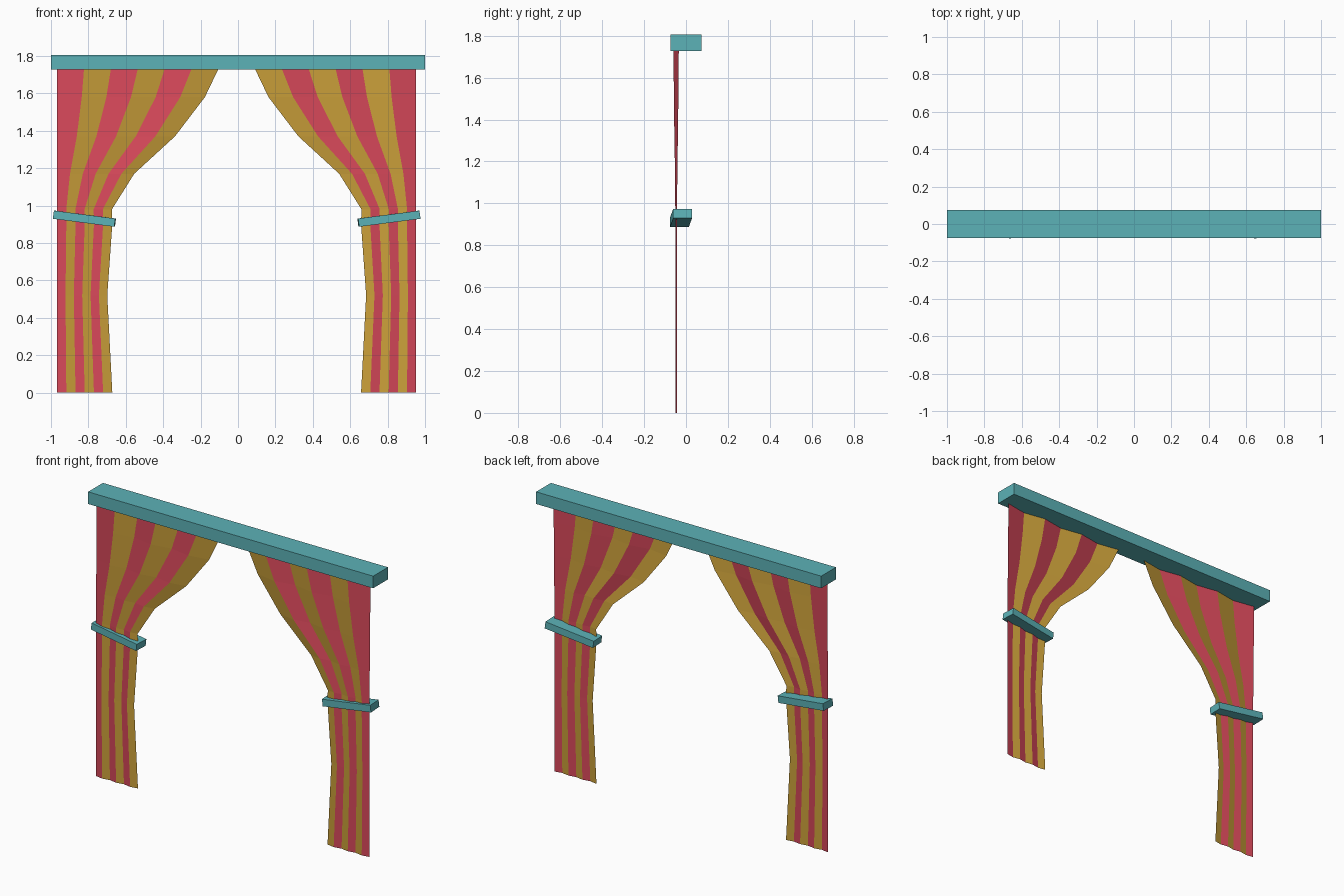
import bpy, bmesh, math
from mathutils import Matrix, Euler

if "Cube" in bpy.data.objects:
    bpy.data.objects.remove(bpy.data.objects["Cube"])


def material(name, rgb):
    m = bpy.data.materials.new(name)
    lin = [(c / 255 / 12.92) if c < 11 else ((c / 255 + 0.055) / 1.055) ** 2.4 for c in rgb]
    m.diffuse_color = (*lin, 1)
    m.use_nodes = True
    m.node_tree.nodes["Principled BSDF"].inputs["Base Color"].default_value = m.diffuse_color
    return m


TEAL = material("teal", (92, 178, 183))
RED = material("red", (215, 72, 90))
GOLD = material("gold", (203, 160, 58))
MID = -0.007     # the curtain pair sits very slightly off centre
OUTER = 0.96     # outer edge, measured from MID
STRIPES = 6
# (height, inner edge) rows of the curtain outline
ROWS = [(1.73, 0.098), (1.58, 0.17), (1.37, 0.33), (1.17, 0.548), (0.98, 0.667),
        (0.90, 0.665), (0.52, 0.692), (0.0, 0.665)]


def finish(name, bm, mats):
    me = bpy.data.meshes.new(name)
    bm.to_mesh(me)
    bm.free()
    for m in mats:
        me.materials.append(m)
    ob = bpy.data.objects.new(name, me)
    bpy.context.collection.objects.link(ob)
    return ob


def box(name, size, loc, rot=(0, 0, 0)):
    bm = bmesh.new()
    mat = Matrix.Translation(loc) @ Euler(rot).to_matrix().to_4x4() @ Matrix.Diagonal((*size, 1))
    bmesh.ops.create_cube(bm, size=1, matrix=mat)
    return finish(name, bm, [TEAL])


def curtain(name, side):
    # zigzag pleated sheet, one pleat face per stripe
    bm = bmesh.new()
    grid = []
    for z, inner in ROWS:
        width = OUTER - inner
        amp = 0.0145 * width
        grid.append([bm.verts.new((MID + side * (inner + width * i / STRIPES),
                                   -0.047 + (amp if i % 2 == 0 else -amp), z))
                     for i in range(STRIPES + 1)])
    for a, b in zip(grid, grid[1:]):
        for i in range(STRIPES):
            quad = [a[i], b[i], b[i + 1], a[i + 1]]
            f = bm.faces.new(quad if side > 0 else quad[::-1])
            f.material_index = i % 2      # gold on the inside, red on the outside
    return finish(name, bm, [GOLD, RED])


# pelmet bar
box("top_bar", (2.0, 0.148, 0.077), (0, 0, 1.7665))

# curtains and their tilted tiebacks
for label, side in (("left", -1), ("right", 1)):
    curtain(label + "_curtain", side)
    box(label + "_tieback", (0.331, 0.09, 0.044), (MID + side * 0.814, -0.024, 0.93),
        (0, -side * math.radians(7.4), side * math.radians(2.7)))
